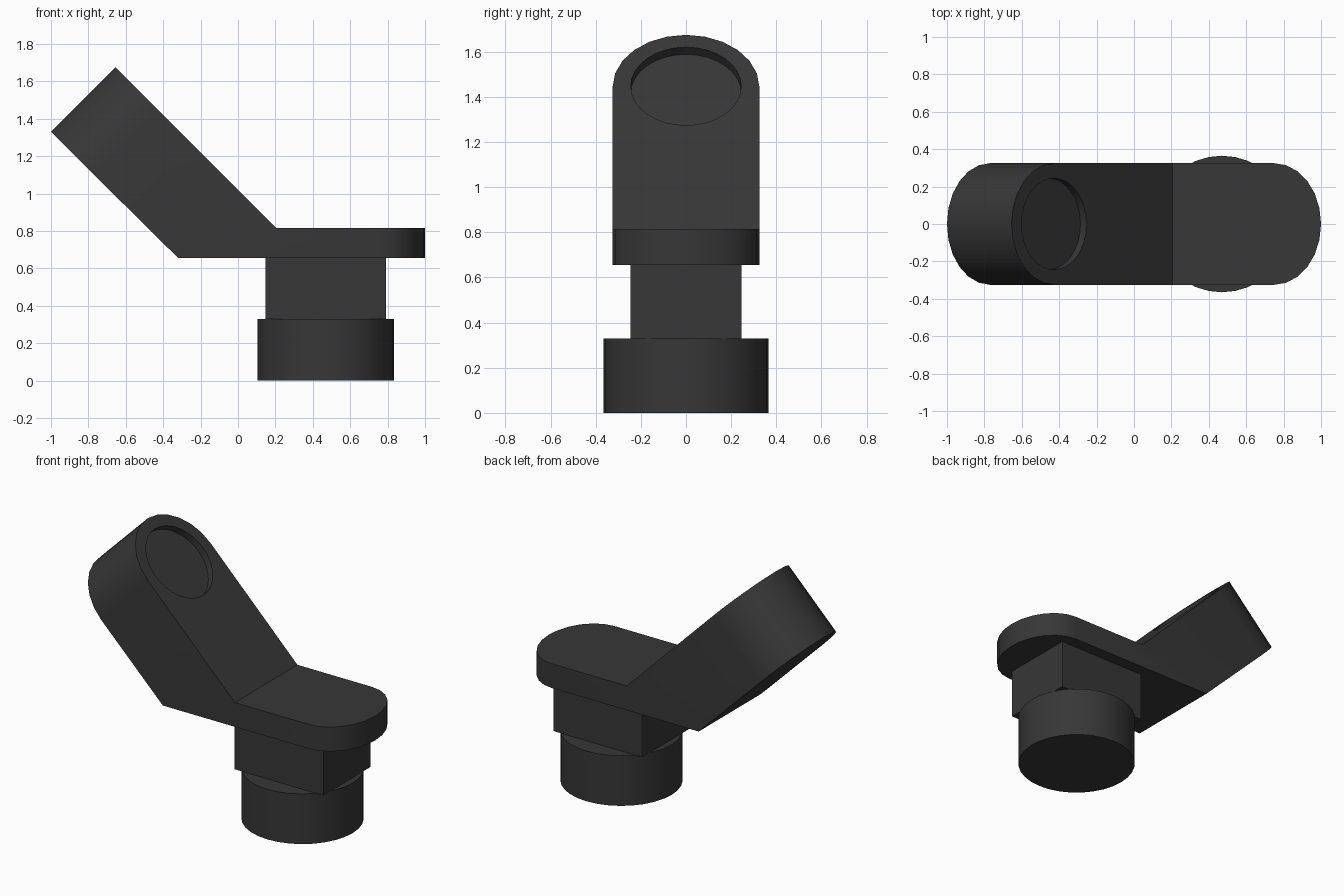
import bpy, bmesh
from math import sin, cos, pi, radians
from mathutils import Vector, Matrix

cube = bpy.data.objects.get("Cube")
if cube:
    bpy.data.objects.remove(cube, do_unlink=True)

dark = bpy.data.materials.new("dark grey")
dark.use_nodes = True
dark.diffuse_color = (0.038, 0.038, 0.038, 1)
dark.node_tree.nodes["Principled BSDF"].inputs["Base Color"].default_value = dark.diffuse_color

HALF = 0.325          # half width of the bracket
SEG = 12              # segments of each rounded end
POST_X = 0.47


def finish(name, bm):
    """Turn a bmesh into a named, shaded object."""
    bmesh.ops.recalc_face_normals(bm, faces=bm.faces)
    mesh = bpy.data.meshes.new(name)
    bm.to_mesh(mesh)
    bm.free()
    mesh.materials.append(dark)
    obj = bpy.data.objects.new(name, mesh)
    bpy.context.collection.objects.link(obj)
    return obj


def shade(obj):
    bpy.ops.object.select_all(action='DESELECT')
    obj.select_set(True)
    bpy.context.view_layer.objects.active = obj
    bpy.ops.object.shade_smooth_by_angle(angle=radians(30))


def cylinder(name, radius, depth, matrix):
    bm = bmesh.new()
    bmesh.ops.create_cone(bm, cap_ends=True, segments=32, radius1=radius,
                          radius2=radius, depth=depth, matrix=matrix)
    return finish(name, bm)


# Bent bracket: a level plate and a sloping arm, each with a rounded end
def bracket_layer(bm, plate_tip, bend, arm_tip):
    """One skin of the bracket, as a loop of vertices and its two faces."""
    along = Vector((1, 0, -1)).normalized()
    angles = [pi * i / SEG - pi / 2 for i in range(SEG + 1)]
    side = Vector((0, HALF, 0))
    plate = [plate_tip + Vector((0.25 * (cos(a) - 1), HALF * sin(a), 0)) for a in angles]
    arm = [arm_tip + along * HALF * (1 - cos(a)) - side * sin(a) for a in angles]
    loop = [bm.verts.new(p) for p in plate + [bend + side] + arm + [bend - side]]
    n = SEG + 1
    bm.faces.new(loop[:n + 1] + loop[-1:])
    bm.faces.new(loop[n:])
    return loop


bm = bmesh.new()
top = bracket_layer(bm, Vector((1, 0, 0.815)), Vector((0.205, 0, 0.815)), Vector((-0.655, 0, 1.675)))
low = bracket_layer(bm, Vector((1, 0, 0.655)), Vector((-0.32, 0, 0.655)), Vector((-1, 0, 1.33)))
for i in range(len(top)):
    j = (i + 1) % len(top)
    bm.faces.new((top[i], top[j], low[j], low[i]))
bracket = finish("bent_bracket", bm)

# Shallow round recess in the upper face of the arm
place = Matrix.Translation((-0.4275, 0, 1.4475)) @ Matrix.Rotation(radians(45), 4, 'Y')
cutter = cylinder("recess_cutter", 0.245, 0.09, place)
cutter.hide_render = True
cut = bracket.modifiers.new("recess", 'BOOLEAN')
cut.operation = 'DIFFERENCE'
cut.solver = 'EXACT'
cut.object = cutter
bpy.context.view_layer.objects.active = bracket
bpy.ops.object.modifier_apply(modifier=cut.name)
bpy.data.objects.remove(cutter, do_unlink=True)
shade(bracket)

# Rectangular neck block
bm = bmesh.new()
bmesh.ops.create_cube(bm, size=1, matrix=Matrix.Translation((POST_X, 0, 0.4925))
                      @ Matrix.Diagonal((0.645, 0.49, 0.325, 1)))
finish("neck_block", bm)

# Round foot
shade(cylinder("round_foot", 0.365, 0.33, Matrix.Translation((POST_X, 0, 0.165))))
